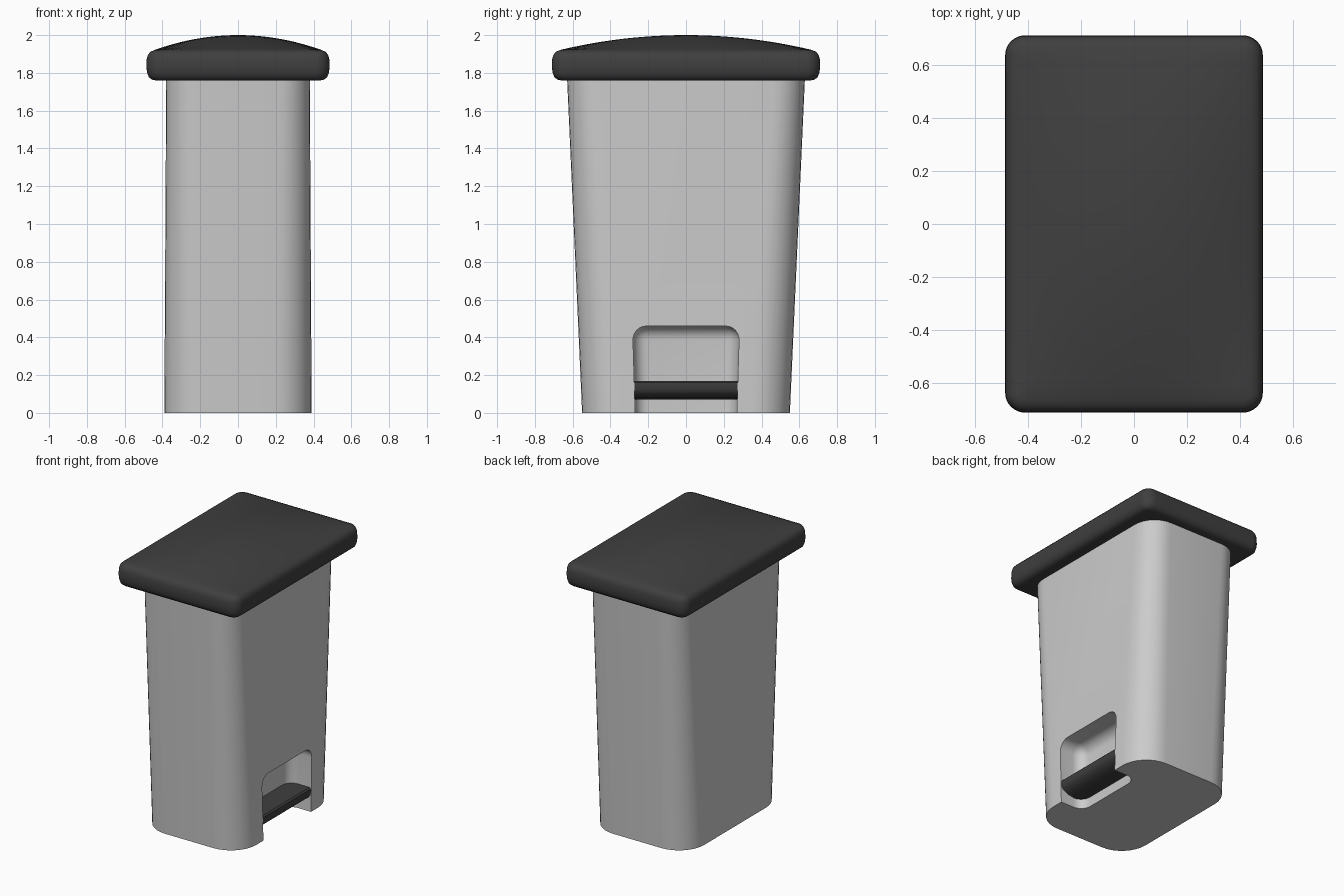
import bpy, bmesh, math

if "Cube" in bpy.data.objects:
    bpy.data.objects.remove(bpy.data.objects["Cube"])

dark = bpy.data.materials.new("dark_plastic")
dark.diffuse_color = (0.05, 0.05, 0.05, 1)
dark.use_nodes = True
dark.node_tree.nodes["Principled BSDF"].inputs["Base Color"].default_value = dark.diffuse_color


def rounded_rect(hx, hy, r, arc=8, side=12):
    """Rounded rectangle outline, with extra points along the straight sides."""
    corners = []
    for k, (sx, sy) in enumerate([(1, 1), (-1, 1), (-1, -1), (1, -1)]):
        corners.append([(sx * (hx - r) + r * math.cos(math.pi / 2 * (k + i / arc)),
                         sy * (hy - r) + r * math.sin(math.pi / 2 * (k + i / arc)))
                        for i in range(arc + 1)])
    pts = []
    for k in range(4):
        a, b = corners[k][-1], corners[(k + 1) % 4][0]
        pts += corners[k]
        pts += [(a[0] + (b[0] - a[0]) * i / side, a[1] + (b[1] - a[1]) * i / side)
                for i in range(1, side)]
    return pts


def finish(name, bm, mat=None, angle=35):
    bmesh.ops.recalc_face_normals(bm, faces=bm.faces)
    me = bpy.data.meshes.new(name)
    bm.to_mesh(me)
    bm.free()
    ob = bpy.data.objects.new(name, me)
    bpy.context.collection.objects.link(ob)
    if mat:
        me.materials.append(mat)
    smooth(ob, angle)
    return ob


def smooth(ob, angle=35):
    bpy.ops.object.select_all(action='DESELECT')
    bpy.context.view_layer.objects.active = ob
    ob.select_set(True)
    bpy.ops.object.shade_smooth_by_angle(angle=math.radians(angle))


def loft(name, rings, mat=None):
    """Skin a stack of closed 3D outlines and cap both ends."""
    bm = bmesh.new()
    rows = [[bm.verts.new(p) for p in ring] for ring in rings]
    n = len(rows[0])
    for a, b in zip(rows, rows[1:]):
        for i in range(n):
            bm.faces.new((a[i], a[(i + 1) % n], b[(i + 1) % n], b[i]))
    bm.faces.new(rows[0])
    bm.faces.new(rows[-1])
    return finish(name, bm, mat)


# Tapered bin body
body = loft("bin_body", [
    [(x, y, z) for x, y in rounded_rect(hx, hy, r, side=1)]
    for hx, hy, r, z in [(0.39, 0.55, 0.20, 0), (0.38, 0.63, 0.165, 1.78)]])

# Pedal recess cut from the right side
bm = bmesh.new()
bmesh.ops.create_cube(bm, size=1)
for v in bm.verts:
    x, y, z = v.co
    v.co = (0.21 if x < 0 else 0.7,
            math.copysign(0.283 if z > 0 else 0.26, y),
            0.46 if z > 0 else -0.3)
bmesh.ops.bevel(bm, geom=bm.edges[:], offset=0.075, segments=6, profile=0.5, affect='EDGES')
cutter = finish("recess_cutter", bm)
cutter.hide_render = True
mod = body.modifiers.new("recess", 'BOOLEAN')
mod.operation = 'DIFFERENCE'
mod.solver = 'EXACT'
mod.object = cutter
bpy.context.view_layer.objects.active = body
bpy.ops.object.modifier_apply(modifier="recess")
bpy.data.objects.remove(cutter)
smooth(body)

# Foot pedal: side profile extruded across the recess
profile = [(0.19, 0.17), (0.375, 0.17), (0.385, 0.16), (0.385, 0.125),
           (0.37, 0.10), (0.33, 0.08), (0.27, 0.07), (0.19, 0.07)]
bm = bmesh.new()
face = bm.faces.new([bm.verts.new((x, -0.274, z)) for x, z in profile])
new = bmesh.ops.extrude_face_region(bm, geom=[face])["geom"]
bmesh.ops.translate(bm, vec=(0, 0.548, 0), verts=[g for g in new if isinstance(g, bmesh.types.BMVert)])
finish("foot_pedal", bm, dark)

# Lid: rounded rim, then a shallow dome rising to the middle
HX, HY, INSET = 0.485, 0.71, 0.045
rim = [(0.05, 1.76), (0.03, 1.764), (0.013, 1.777), (0.004, 1.80), (0, 1.83),
       (0.002, 1.875), (0.009, 1.897), (0.022, 1.912), (INSET, 1.922)]
rings = [[(x, y, z) for x, y in rounded_rect(HX - d, HY - d, 0.075 - d)] for d, z in rim]
dx, dy = HX - INSET, HY - INSET
for k in range(1, 13):
    s = 1 - k / 12.2
    rings.append([(x, y, 1.922 + 0.078 * (1 - (x / dx) ** 2) * (1 - (y / dy) ** 2))
                  for x, y in rounded_rect(dx * s, dy * s, 0.03 * s)])
loft("lid", rings, dark)
